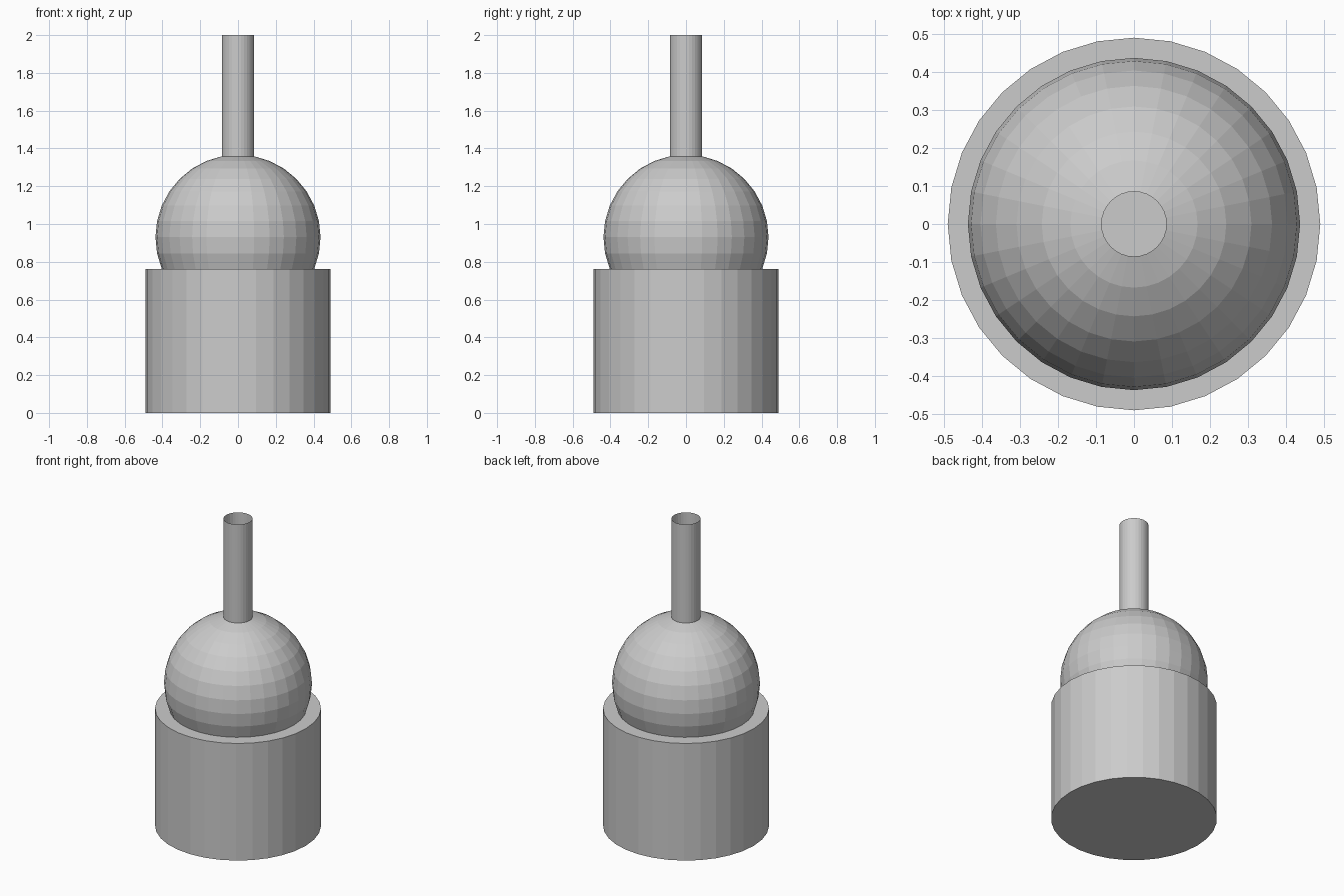
import bpy, bmesh, math

if "Cube" in bpy.data.objects:
    bpy.data.objects.remove(bpy.data.objects["Cube"])

SIDES = 32
BALL_R, BALL_Z = 0.437, 0.93
BASE_R = 0.49

# Half profile from the open neck rim down to the closed base
rings = [(BALL_R * math.sin(a), BALL_Z + BALL_R * math.cos(a))
         for a in (math.pi * k / 16 for k in range(1, 11))]
profile = [(rings[0][0], 2.0)] + rings + [(BASE_R, rings[-1][1]), (BASE_R, 0.0)]

bm = bmesh.new()
loops = [[bm.verts.new((r * math.cos(t), r * math.sin(t), z))
          for t in (2 * math.pi * i / SIDES for i in range(SIDES))]
         for r, z in profile]

# Neck, ball, shoulder and base walls
for upper, lower in zip(loops, loops[1:]):
    for i in range(SIDES):
        j = (i + 1) % SIDES
        bm.faces.new((upper[i], lower[i], lower[j], upper[j]))

# Floor
bm.faces.new(loops[-1][::-1])

mesh = bpy.data.meshes.new("bottle")
bm.to_mesh(mesh)
bm.free()
bottle = bpy.data.objects.new("bottle", mesh)
bpy.context.collection.objects.link(bottle)
